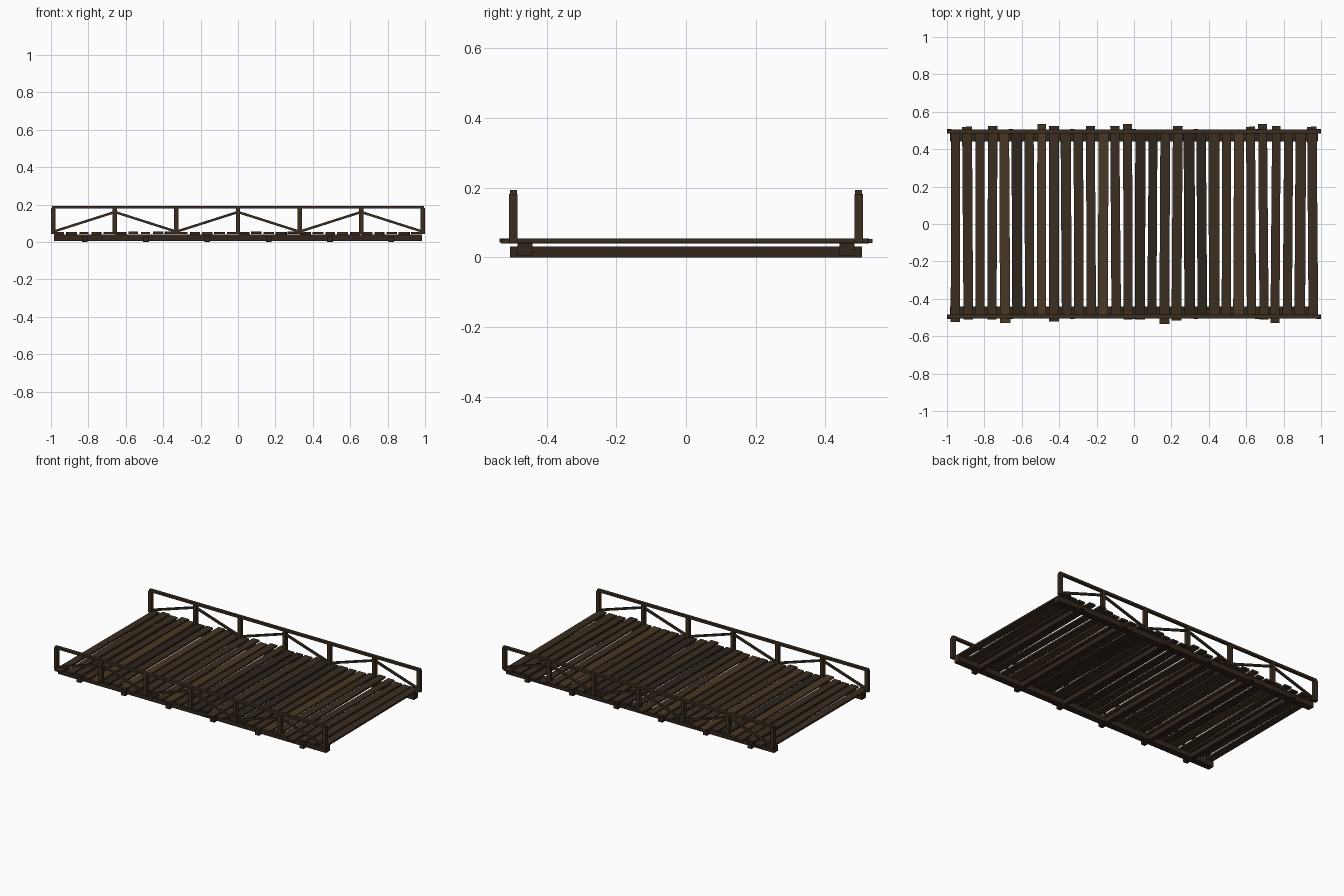
import bpy, math, random
from mathutils import Matrix, Vector

if "Cube" in bpy.data.objects:
    bpy.data.objects.remove(bpy.data.objects["Cube"])

random.seed(4)


def material(name, rgb):
    m = bpy.data.materials.new(name)
    m.diffuse_color = (*rgb, 1)
    m.use_nodes = True
    m.node_tree.nodes["Principled BSDF"].inputs["Base Color"].default_value = m.diffuse_color
    return m


base = material("wood", (0.042, 0.026, 0.014))
dark = material("dark_wood", (0.027, 0.018, 0.012))
light = material("light_wood", (0.068, 0.040, 0.018))
beam = material("beam_wood", (0.032, 0.019, 0.012))


def box(name, center, size, mat, rot=(0, 0, 0), taper=1.0):
    """Box with optional narrowing towards +y."""
    bpy.ops.mesh.primitive_cube_add(size=1, location=center, rotation=rot)
    o = bpy.context.object
    o.name = name
    o.data.transform(Matrix.Diagonal((*size, 1)))
    for v in o.data.vertices:
        if v.co.y > 0:
            v.co.x *= taper
    o.data.materials.append(mat)
    return o


def strut(name, a, b, thick, mat):
    a, b = Vector(a), Vector(b)
    d = b - a
    return box(name, (a + b) / 2, (d.length, thick, thick), mat,
               (0, -math.atan2(d.z, d.x), 0))


# Deck planks: uneven ends, slight skew and tone changes
back_ends = {1: .52, 3: .525, 7: .535, 8: .525, 11: .525, 13: .525, 14: .535,
             18: .525, 24: .52, 25: .535, 26: .525, 29: .52}
front_ends = {0: .525, 1: .51, 3: .51, 4: .53, 8: .52, 14: .51, 15: .51,
              17: .535, 18: .515, 25: .51, 26: .53}
dark_ids, light_ids = {5, 15, 16, 19, 20}, {4, 7, 12, 23}
for i in range(30):
    y0, y1 = -front_ends.get(i, .5), back_ends.get(i, .505)
    x = -0.955 + i * 1.91 / 29
    mat = dark if i in dark_ids else light if i in light_ids else base
    box(f"deck_plank_{i + 1}", (x, (y0 + y1) / 2, 0.0475 + random.uniform(-.0015, .0015)),
        (random.uniform(.048, .057), y1 - y0, 0.012), mat,
        (0, 0, random.uniform(-.008, .008)), random.uniform(.92, 1.05))

# Cross beams under the deck
for i in range(6):
    box(f"cross_beam_{i + 1}", (-0.82 + i * 0.328, 0, 0.016), (0.03, 1.01, 0.032), beam)

post_x = [-0.9875 + i * 1.975 / 6 for i in range(7)]
for side, s in (("front", -1), ("back", 1)):
    y = s * 0.495
    # Long stringer and handrail
    box(f"{side}_stringer", (0, s * 0.462, 0.023), (1.97, 0.042, 0.036), beam)
    box(f"{side}_handrail", (0, y, 0.186), (1.99, 0.021, 0.015), base)
    # Posts
    for i, x in enumerate(post_x):
        box(f"{side}_post_{i + 1}", (x, y, 0.112), (0.024, 0.024, 0.14), base)
    # Diagonal braces rising to every second post
    for i in range(6):
        za, zb = (0.055, 0.16) if i % 2 == 0 else (0.16, 0.055)
        strut(f"{side}_brace_{i + 1}", (post_x[i], y, za), (post_x[i + 1], y, zb), 0.013, base)
